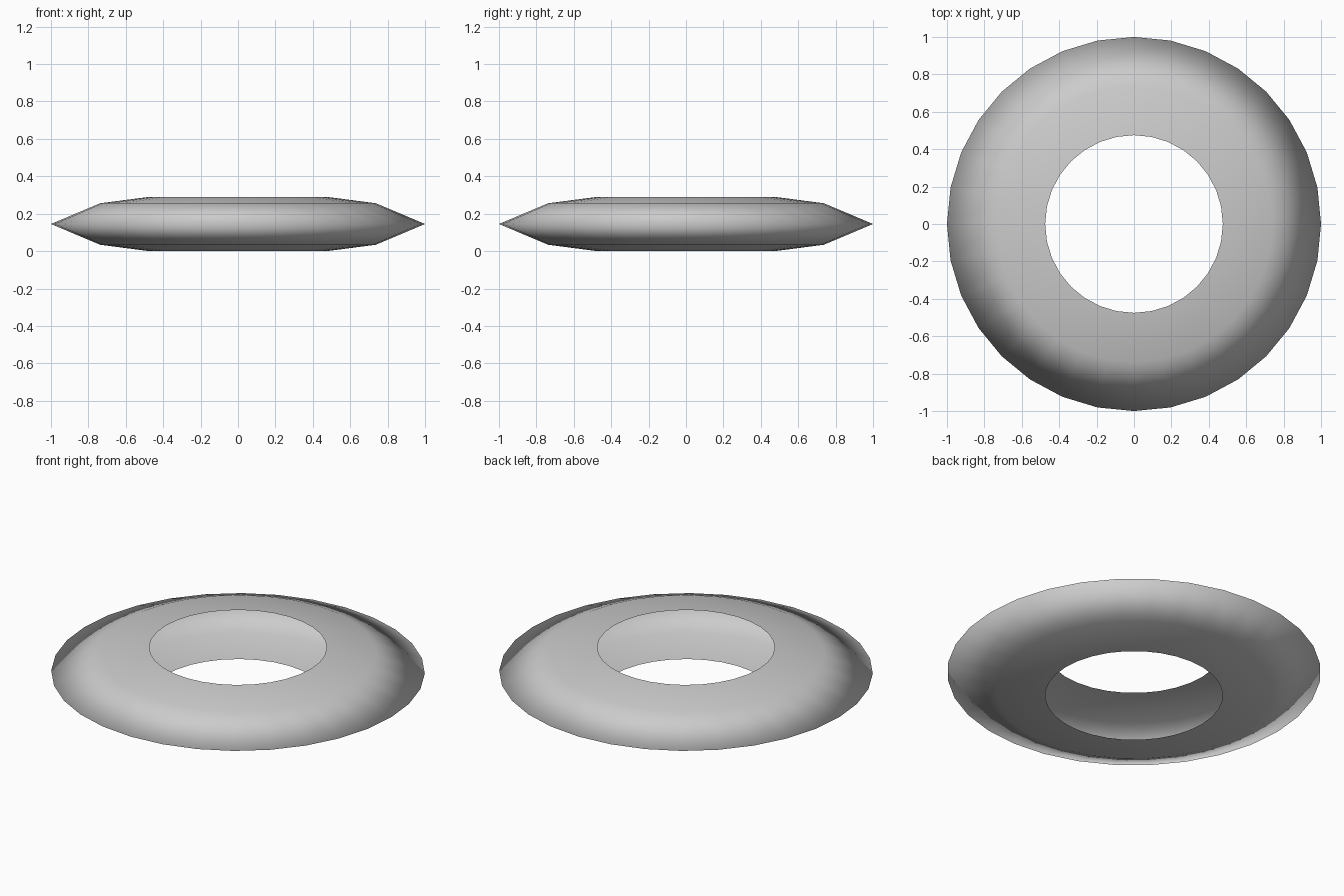
import bpy, bmesh, math

if "Cube" in bpy.data.objects:
    bpy.data.objects.remove(bpy.data.objects["Cube"])

SIDES = 32
# half section of the ring shell, open on the inside: (radius, height)
profile = [(0.475, 0.290), (0.737, 0.256), (1.0, 0.145), (0.737, 0.034), (0.475, 0.0)]

# Ring shell: lathe the open profile around z
bm = bmesh.new()
rings = []
for r, z in profile:
    rings.append([bm.verts.new((r * math.cos(2 * math.pi * i / SIDES),
                                r * math.sin(2 * math.pi * i / SIDES), z))
                  for i in range(SIDES)])
for a, b in zip(rings, rings[1:]):
    for i in range(SIDES):
        j = (i + 1) % SIDES
        face = bm.faces.new((a[i], b[i], b[j], a[j]))
        face.smooth = True

mesh = bpy.data.meshes.new("ring_shell")
bm.to_mesh(mesh)
bm.free()
bpy.context.collection.objects.link(bpy.data.objects.new("ring_shell", mesh))
